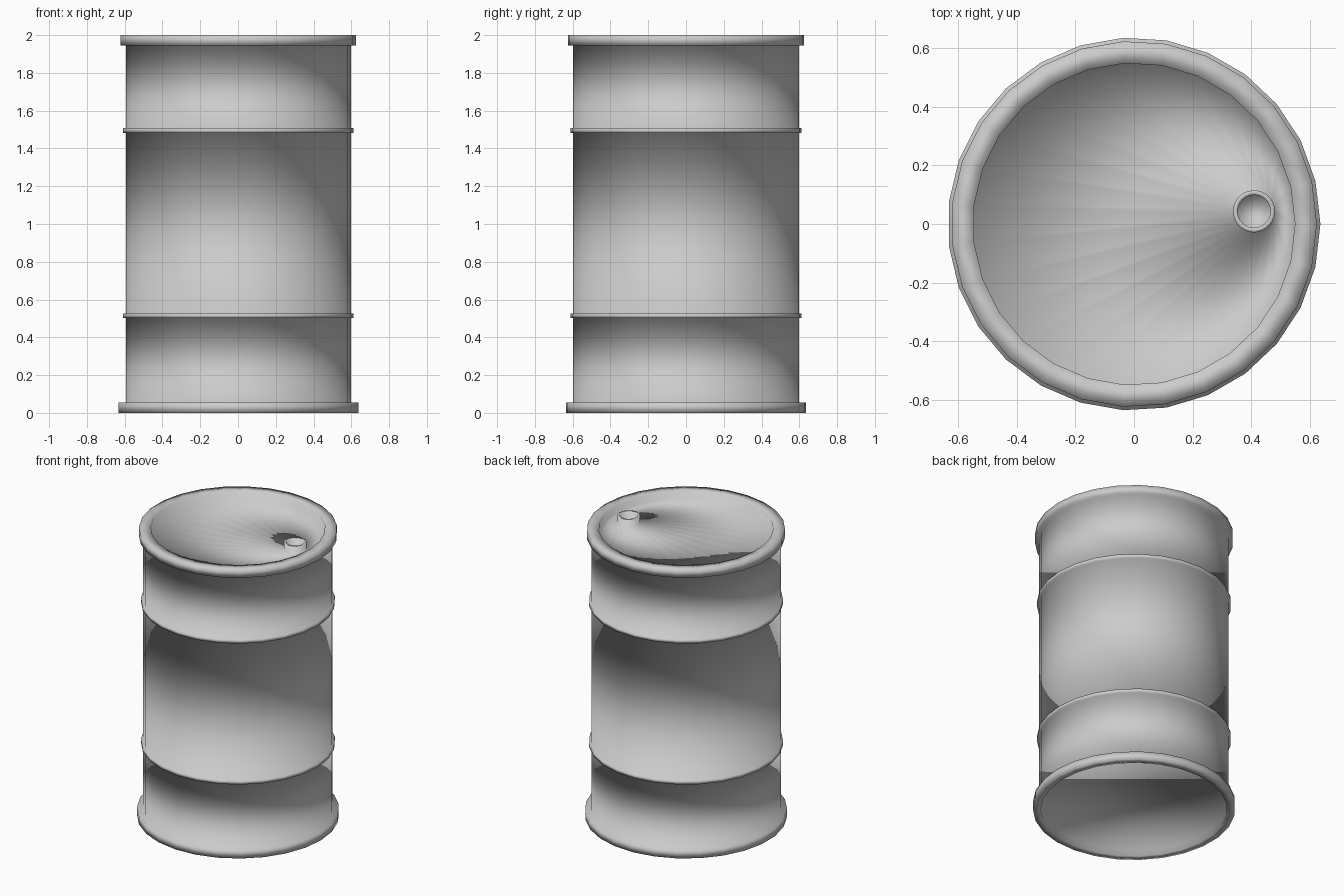
import bpy, bmesh
from math import cos, sin, tau

if "Cube" in bpy.data.objects:
    bpy.data.objects.remove(bpy.data.objects["Cube"])

SIDES = 27
bm = bmesh.new()


def ring(r, z, cx=0.0, cy=0.0):
    return [bm.verts.new((cx + r * cos(tau * i / SIDES), cy + r * sin(tau * i / SIDES), z))
            for i in range(SIDES)]


def skin(rings):
    for a, b in zip(rings, rings[1:]):
        for i in range(SIDES):
            j = (i + 1) % SIDES
            bm.faces.new((a[i], a[j], b[j], b[i]))


# Barrel profile, from recessed base up over the hoops to the lid edge
profile = [(0.588, 0.04), (0.588, 0.0), (0.637, 0.0), (0.637, 0.055), (0.598, 0.055)]
for z in (0.502, 1.482):
    profile += [(0.598, z), (0.612, z), (0.612, z + 0.025), (0.598, z + 0.025)]
profile += [(0.598, 1.945), (0.625, 1.945), (0.625, 2.0), (0.55, 2.0), (0.55, 1.95)]

rings = [ring(r, z) for r, z in profile]

# Off-centre filler neck, joined to the lid
neck = [(0.072, 1.95), (0.072, 1.997), (0.056, 1.997), (0.056, 1.965)]
rings += [ring(r, z, 0.41, 0.043) for r, z in neck]
skin(rings)

# Base and neck floor
bm.faces.new(rings[0])
bm.faces.new(rings[-1])
bmesh.ops.recalc_face_normals(bm, faces=bm.faces)
for f in bm.faces:
    f.smooth = True

mesh = bpy.data.meshes.new("barrel")
bm.to_mesh(mesh)
bm.free()
barrel = bpy.data.objects.new("barrel", mesh)
bpy.context.collection.objects.link(barrel)
